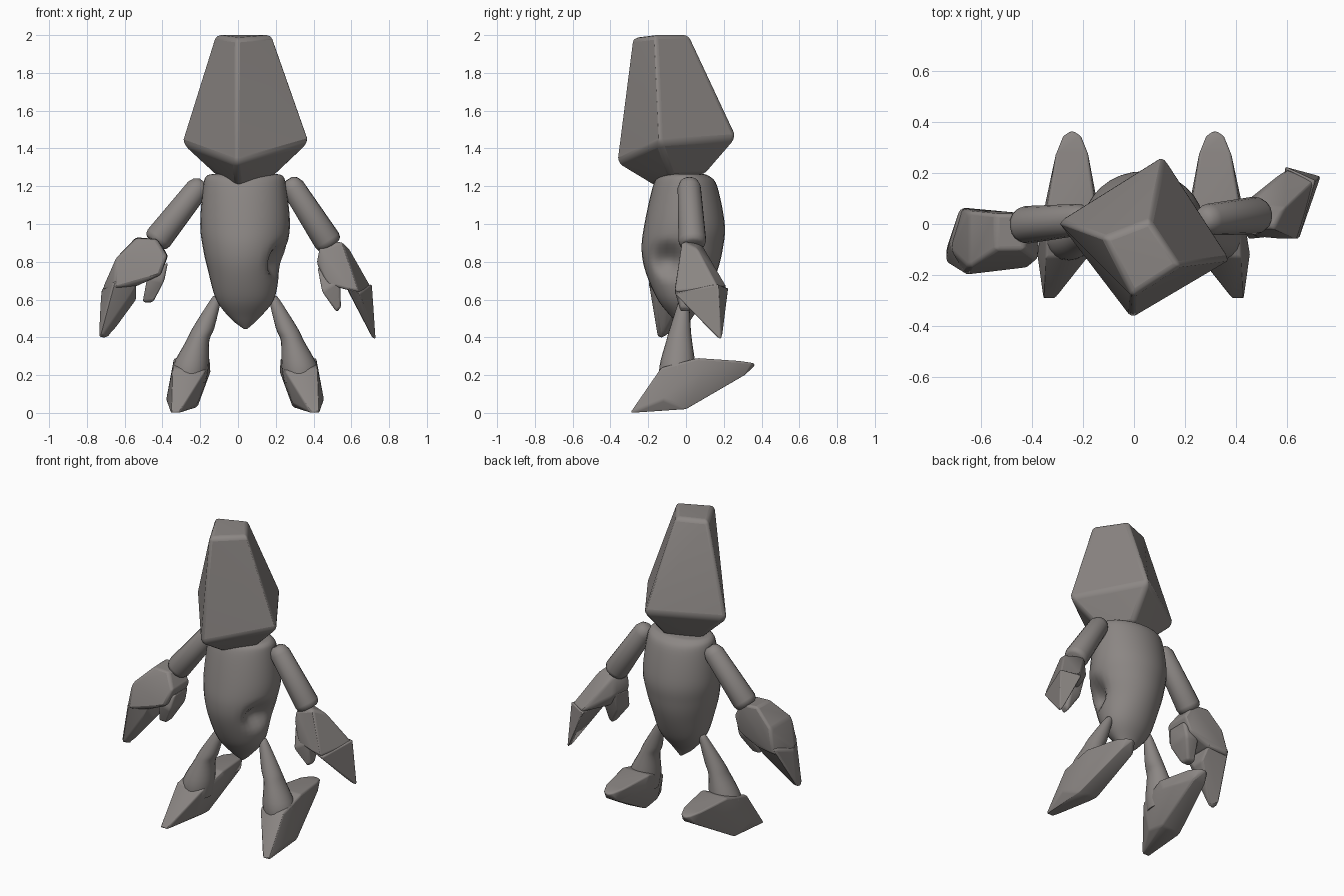
import bpy, bmesh, math
from mathutils import Vector

if "Cube" in bpy.data.objects:
    bpy.data.objects.remove(bpy.data.objects["Cube"])

mat = bpy.data.materials.new("warm grey")
mat.diffuse_color = (0.26, 0.24, 0.23, 1)
mat.use_nodes = True
mat.node_tree.nodes["Principled BSDF"].inputs["Base Color"].default_value = mat.diffuse_color


def finish(bm, name, bevel=0.0, angle=40):
    bmesh.ops.recalc_face_normals(bm, faces=bm.faces)
    me = bpy.data.meshes.new(name)
    bm.to_mesh(me)
    bm.free()
    me.materials.append(mat)
    ob = bpy.data.objects.new(name, me)
    bpy.context.collection.objects.link(ob)
    bpy.ops.object.select_all(action='DESELECT')
    ob.select_set(True)
    bpy.context.view_layer.objects.active = ob
    bpy.ops.object.shade_smooth_by_angle(angle=math.radians(angle))
    if bevel:
        m = ob.modifiers.new("soft edges", 'BEVEL')
        m.width, m.segments = bevel, 3
        m.limit_method, m.angle_limit = 'ANGLE', math.radians(15)
    return ob


def hull(name, points, bevel):
    """Convex block around a few corner points."""
    bm = bmesh.new()
    for p in points:
        bm.verts.new(p)
    res = bmesh.ops.convex_hull(bm, input=bm.verts)
    loose = [v for v in bm.verts if not v.link_faces]
    bmesh.ops.delete(bm, geom=loose, context='VERTS')
    bmesh.ops.dissolve_limit(bm, angle_limit=math.radians(4), verts=bm.verts, edges=bm.edges)
    return finish(bm, name, bevel)


def loft(name, rows, seg=32, steps=4, dent=None):
    """Smooth stack of ellipses; each row is z, x0, x1, y0, y1."""
    rings = []
    for i in range(len(rows) - 1):
        a, b, c, d = (rows[max(0, min(len(rows) - 1, i + k))] for k in (-1, 0, 1, 2))
        for s in range(steps):
            t = s / steps
            rings.append([q + 0.5 * t * (r - p + t * (2*p - 5*q + 4*r - u + t * (3*(q - r) + u - p)))
                          for p, q, r, u in zip(a, b, c, d)])
    rings.append(rows[-1])
    bm = bmesh.new()
    prev = None
    for z, x0, x1, y0, y1 in rings:
        ring = []
        for k in range(seg):
            a = 2 * math.pi * k / seg
            ring.append(bm.verts.new(((x0 + x1) / 2 + (x1 - x0) / 2 * math.cos(a),
                                      (y0 + y1) / 2 + (y1 - y0) / 2 * math.sin(a), z)))
        if prev:
            for k in range(seg):
                bm.faces.new((prev[k], prev[k - 1], ring[k - 1], ring[k]))
        else:
            bm.faces.new(ring)
        prev = ring
    bm.faces.new(prev)
    if dent:
        centre, radius, depth = dent
        for v in bm.verts:
            f = 1 - (v.co - centre).length / radius
            if f > 0:
                v.co.x -= depth * f * f * (3 - 2 * f)
    return finish(bm, name, 0, 50)


def limb(name, a, b, ra, rb):
    """Tapered rounded rod."""
    a, b = Vector(a), Vector(b)
    q = (b - a).to_track_quat('Z', 'Y')
    pts = []
    for t, f in ((0, .45), (.04, .8), (.12, 1), (.92, 1), (.975, .9), (1, .7)):
        r = (ra + (rb - ra) * t) * f
        for k in range(16):
            w = 2 * math.pi * k / 16
            pts.append(a.lerp(b, t) + q @ Vector((r * math.cos(w), r * math.sin(w), 0)))
    return hull(name, pts, 0)


# Head: turned, tapering block with a narrowed underside
hull("head", [
    (-.30, .01, 1.425), (.115, .27, 1.455), (.38, -.14, 1.43), (-.01, -.37, 1.32),
    (-.12, -.055, 2), (.06, .015, 2), (.18, -.165, 2), (-.005, -.285, 1.985),
    (.0, -.18, 1.205), (.2, -.08, 1.26), (.09, .11, 1.27), (-.11, .0, 1.25)], .022)

# Body: egg shape with a dent in one side
loft("body", [
    (1.265, -.12, .19, -.09, .08), (1.255, -.165, .235, -.14, .12), (1.2, -.185, .255, -.175, .165),
    (1.0, -.2, .275, -.22, .205), (.87, -.185, .255, -.235, .195), (.75, -.158, .222, -.215, .165),
    (.6, -.115, .19, -.15, .1), (.5, -.04, .11, -.07, .03), (.445, .03, .05, -.02, 0)],
    steps=6, dent=(Vector((.22, -.09, .81)), .13, .08))

# Upper arms
limb("left_upper_arm", (-.185, .02, 1.225), (-.44, -.005, .9), .06, .075)
limb("right_upper_arm", (.265, .015, 1.235), (.49, .035, .885), .06, .075)

# Left hand: palm, long finger and thumb
hull("left_palm", [
    (-.54, -.1, .925), (-.43, -.1, .92), (-.54, .04, .93), (-.42, .04, .92),
    (-.375, -.14, .83), (-.37, .03, .83), (-.41, -.17, .73), (-.41, .04, .73),
    (-.645, -.17, .82), (-.645, .05, .82), (-.72, -.1, .65),
    (-.66, -.2, .66), (-.68, .065, .66), (-.54, -.16, .67), (-.54, .04, .67)], .018)
hull("left_finger", [
    (-.655, -.2, .7), (-.68, .065, .7), (-.725, -.08, .65), (-.54, -.16, .68),
    (-.54, .04, .68), (-.54, -.1, .6), (-.54, -.02, .6), (-.735, -.15, .4),
    (-.735, -.1, .41), (-.69, -.13, .395)], .012)
hull("left_thumb", [
    (-.37, -.12, .8), (-.37, .02, .8), (-.48, -.14, .72), (-.48, .03, .72),
    (-.39, -.14, .7), (-.39, .02, .7), (-.45, -.1, .585), (-.45, -.04, .585),
    (-.505, -.1, .585), (-.505, -.04, .585)], .015)

# Right hand: palm, long finger and thumb
hull("right_palm", [
    (.43, -.02, .87), (.45, .08, .9), (.55, -.02, .91), (.59, .06, .87),
    (.415, -.01, .79), (.45, .1, .76), (.47, -.05, .68), (.5, .1, .68),
    (.6, .22, .66), (.71, .17, .66), (.58, -.06, .65), (.64, -.06, .64)], .015)
hull("right_finger", [
    (.59, .225, .66), (.71, .17, .68), (.58, -.06, .66), (.645, -.06, .63),
    (.58, .1, .65), (.73, .185, .385), (.71, .165, .4), (.705, .195, .42)], .01)
hull("right_thumb", [
    (.42, -.01, .77), (.45, .09, .77), (.54, -.05, .7), (.54, .09, .7),
    (.445, -.06, .64), (.46, .05, .64), (.52, -.03, .535), (.525, .02, .535),
    (.545, -.03, .56), (.545, .02, .56)], .012)

# Legs and feet, mirrored about the body's centre line
LEG = [(.62, -.125, -.1, -.02, .005), (.6, -.145, -.09, -.035, .015), (.45, -.24, -.125, -.085, .025),
       (.38, -.275, -.152, -.105, .032), (.25, -.345, -.155, -.14, .05), (.16, -.35, -.17, -.14, .05)]
FOOT = [(-.355, -.295, 0), (-.31, -.295, 0), (-.38, -.12, .07), (-.215, -.12, .05),
        (-.35, 0, .02), (-.215, 0, .03), (-.345, -.13, .24), (-.175, -.125, .22),
        (-.34, .06, .29), (-.15, .06, .29), (-.345, .09, .22), (-.145, .09, .22),
        (-.305, .28, .275), (-.18, .28, .275), (-.275, .35, .265), (-.21, .35, .265),
        (-.242, .37, .255), (-.285, .31, .2), (-.195, .31, .2)]
for side, flip in (("left", False), ("right", True)):
    mx = (lambda x: .075 - x) if flip else (lambda x: x)
    loft(side + "_leg", [(z, mx(a), mx(b), c, d) for z, a, b, c, d in LEG], seg=20)
    hull(side + "_foot", [(mx(x), y, z) for x, y, z in FOOT], .02)
